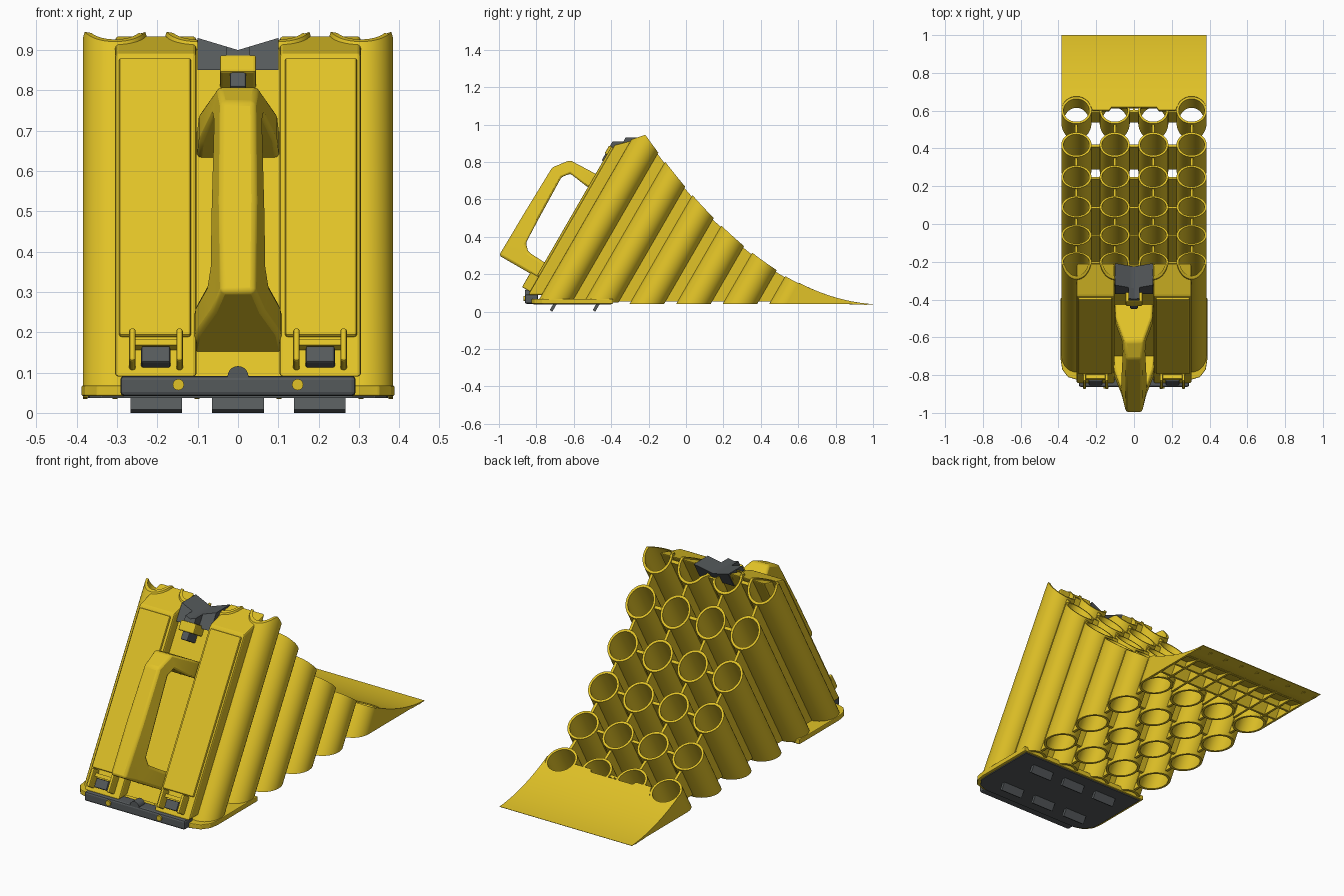
import bpy
import math
from mathutils import Vector

if "Cube" in bpy.data.objects:
    bpy.data.objects.remove(bpy.data.objects["Cube"], do_unlink=True)


def material(name, rgb):
    m = bpy.data.materials.new(name)
    m.use_nodes = True
    m.diffuse_color = (*rgb, 1)
    m.node_tree.nodes["Principled BSDF"].inputs["Base Color"].default_value = (*rgb, 1)
    return m


YELLOW = material("safety yellow", (0.75, 0.54, 0.02))
GREY = material("rubber grey", (0.09, 0.10, 0.105))

# Leaning frame: t runs along the tubes, p runs square to them towards the back
C, S = math.cos(math.radians(30)), math.sin(math.radians(30))
FLOOR = 0.04
TUBE_X = (-0.305, -0.102, 0.102, 0.305)
ROWS = [-0.633 + 0.2156 * i for i in range(6)]
RADIUS = 0.08
TIP = 0.846


def lean(x, p, t):
    return Vector((x, C * p + S * t, C * t - S * p))


def top_height(x, y):
    """Hollow wheel curve, the front slope, and a dip under the rubber cap."""
    d = max(0, 1 - y)
    z = min(FLOOR + 0.067 * d + 0.556 * d * d, 0.885 + 0.33 * (y + 0.4))
    if abs(x) < 0.1 and y < -0.15:
        z = min(z, 0.88 + 0.35 * abs(x))
    return z


def to_top(x, p, drop=0, height=top_height):
    lo, hi = -1.0, 3.0
    for _ in range(36):
        t = (lo + hi) / 2
        q = lean(x, p, t)
        if q.z > height(x, q.y) - drop:
            hi = t
        else:
            lo = t
    return lean(x, p, lo)


def to_floor(x, p, z):
    return lean(x, p, (z + S * p) / C)


def add(name, verts, faces, mat=YELLOW, bevel=0, smooth=False):
    mesh = bpy.data.meshes.new(name)
    mesh.from_pydata([tuple(v) for v in verts], [], faces)
    mesh.materials.append(mat)
    ob = bpy.data.objects.new(name, mesh)
    bpy.context.collection.objects.link(ob)
    bpy.ops.object.select_all(action='DESELECT')
    ob.select_set(True)
    bpy.context.view_layer.objects.active = ob
    bpy.ops.object.mode_set(mode='EDIT')
    bpy.ops.mesh.select_all(action='SELECT')
    bpy.ops.mesh.normals_make_consistent(inside=False)
    bpy.ops.object.mode_set(mode='OBJECT')
    if bevel:
        mod = ob.modifiers.new("soft edges", 'BEVEL')
        mod.width, mod.segments = bevel, 2
    if smooth:
        bpy.ops.object.shade_smooth_by_angle(angle=math.radians(35))
    return ob


def loft(name, rings, closed=False, **kw):
    """Join equal rings of points; cap the ends, or close the loop."""
    n, m = len(rings[0]), len(rings)
    faces = []
    for i in range(m if closed else m - 1):
        a, b = i * n, (i + 1) % m * n
        faces += [(a + k, a + (k + 1) % n, b + (k + 1) % n, b + k) for k in range(n)]
    if not closed:
        faces += [tuple(range(n)), tuple(range((m - 1) * n, m * n))]
    return add(name, [v for r in rings for v in r], faces, **kw)


def block(name, x0, x1, p0, p1, t0, t1, **kw):
    ring = lambda t: [lean(x, p, t) for x, p in ((x0, p0), (x1, p0), (x1, p1), (x0, p1))]
    return loft(name, [ring(t0), ring(t1)], **kw)


def slab(name, x0, x1, p0, p1, low=None, high=None, nx=1, np=1, **kw):
    """Solid over an x-p patch between a lower and an upper surface."""
    low = low or (lambda x, p: to_floor(x, p, FLOOR))
    high = high or to_top
    start = p0 if callable(p0) else lambda x: p0
    rings = []
    for i in range(nx + 1):
        x = x0 + (x1 - x0) * i / nx
        ps = [start(x) + (p1 - start(x)) * j / np for j in range(np + 1)]
        rings.append([high(x, p) for p in ps] + [low(x, p) for p in reversed(ps)])
    n, w = np, 2 * np + 2
    verts = [v for r in rings for v in r]
    faces = [(i * w + k, i * w + (k + 1) % w, (i + 1) * w + (k + 1) % w, (i + 1) * w + k)
             for i in range(nx) for k in range(w)]
    for e in (0, nx * w):
        faces += [(e + j, e + j + 1, e + w - 2 - j, e + w - 1 - j) for j in range(n)]
    return add(name, verts, faces, **kw)


def plate(name, half, z0, z1, mat, bevel=0):
    outline = half + [(-x, y) for x, y in reversed(half)]
    loft(name, [[Vector((x, y, z)) for x, y in outline] for z in (z0, z1)], mat=mat, bevel=bevel)


def rod(name, loc, r, depth, rot, mat):
    bpy.ops.mesh.primitive_cylinder_add(vertices=20, radius=r, depth=depth, location=loc, rotation=rot)
    ob = bpy.context.object
    ob.name = name
    ob.data.materials.append(mat)
    bpy.ops.object.shade_smooth_by_angle(angle=math.radians(35))


# Honeycomb of open leaning tubes
for r, pc in enumerate(ROWS):
    base = 0.05 if r < 2 else FLOOR
    drop = 0.004 if r == 5 else 0
    for xc in TUBE_X:
        rings = []
        for k in range(36):
            a = math.tau * k / 36
            x1, p1 = xc + RADIUS * math.cos(a), pc + RADIUS * math.sin(a)
            x2, p2 = xc + 0.068 * math.cos(a), pc + 0.068 * math.sin(a)
            rings.append([to_floor(x1, p1, base), to_top(x1, p1, drop),
                          to_top(x2, p2, drop), to_floor(x2, p2, base)])
        loft("tube", rings, closed=True, smooth=True)

# Thin webs tying the tubes together
web_low = lambda x, p: to_floor(x, p, 0.055)
web_high = lambda x, p: to_top(x, p, 0.012)
for r, pc in enumerate(ROWS):
    for i, xc in enumerate(TUBE_X):
        if i < 3:
            slab("cross_web", xc + 0.075, TUBE_X[i + 1] - 0.075, pc - 0.007, pc + 0.007, web_low, web_high)
        if r < 5:
            slab("long_web", xc - 0.007, xc + 0.007, pc + 0.075, ROWS[r + 1] - 0.075, web_low, web_high)

# Ramp tongue with bites around the outer tubes
def ramp_start(x):
    d = abs(abs(x) - 0.305)
    if abs(x) < 0.13:
        return 0.462
    return 0.445 + (math.sqrt(RADIUS ** 2 - d * d) if d < RADIUS else 0)


def ramp_under(x, p):
    q = to_top(x, p, 0.016)
    return q if q.z > FLOOR else to_floor(x, p, FLOOR - 0.002)


slab("ramp_skin", -0.385, 0.385, ramp_start, TIP, ramp_under, nx=70, np=14, smooth=True)
rib_high = lambda x, p: to_top(x, p, 0.008)
for x in (-0.379, -0.305, -0.203, -0.102, 0, 0.102, 0.203, 0.305, 0.379):
    start = 0.525 if abs(x) in TUBE_X else 0.445
    slab("ramp_rib", x - 0.006, x + 0.006, start, 0.82, high=rib_high, np=10)
for p in (0.55, 0.64, 0.73):
    slab("ramp_cross_rib", -0.38, 0.38, p - 0.005, p + 0.005, high=rib_high)

# Front housing: two raised sides and a sunken middle
front_low = lambda x, p: to_floor(x, p, 0.09)
slab("housing_middle", -0.11, 0.11, -0.72, -0.65, front_low, lambda x, p: to_top(x, p, 0.01), nx=6)
for s in (-1, 1):
    a, b = sorted((s * 0.103, s * 0.305))
    slab("housing_side", a, b, -0.776, -0.65, front_low, bevel=0.008)
    a, b = sorted((s * 0.117, s * 0.295))
    block("front_panel", a, b, -0.787, -0.77, -0.23, 0.565, bevel=0.006)
    # Hinge ears and rubber catch
    for x in (0.145, 0.262):
        block("hinge_ear", s * x - 0.008, s * x + 0.008, -0.825, -0.77, -0.325, -0.232, bevel=0.006)
    a, b = sorted((s * 0.168, s * 0.24))
    block("hinge_catch", a, b, -0.805, -0.77, -0.318, -0.272, mat=GREY, bevel=0.005)
    a, b = sorted((s * 0.15, s * 0.258))
    block("hinge_bridge", a, b, -0.80, -0.77, -0.268, -0.25)
    rod("base_bolt", (s * 0.148, -0.855, 0.07), 0.014, 0.03, (math.pi / 2, 0, 0), YELLOW)

# Carrying handle: outer point, inner point, outer and inner half width
HANDLE = [((-0.71, -0.24), (-0.71, -0.15), 0.115, 0.115),
          ((-0.80, -0.24), (-0.80, -0.15), 0.105, 0.105),
          ((-0.91, -0.24), (-0.89, -0.145), 0.065, 0.078),
          ((-1.016, -0.24), (-0.925, -0.11), 0.042, 0.07),
          ((-1.012, 0.03), (-0.93, 0.03), 0.045, 0.068),
          ((-1.005, 0.31), (-0.936, 0.29), 0.042, 0.062),
          ((-0.942, 0.391), (-0.905, 0.33), 0.05, 0.066),
          ((-0.80, 0.396), (-0.80, 0.315), 0.097, 0.097),
          ((-0.71, 0.396), (-0.71, 0.315), 0.102, 0.102)]
loft("handle", [[lean(-wo, *o), lean(wo, *o), lean(wi, *i), lean(-wi, *i)]
                for o, i, wo, wi in HANDLE], bevel=0.012, smooth=True)

# Rubber cap on the crest, with its strap and keeper
cap_high = lambda x, p: to_top(x, p, 0, lambda x, y: 0.9 + 0.3 * abs(x))
cap_low = lambda x, p: to_floor(x, p, 0.85)
slab("crest_cap", -0.1, 0.1, -0.745, -0.645, cap_low, cap_high, nx=8, mat=GREY, smooth=True)
slab("cap_strap", -0.03, 0.03, -0.795, -0.74, cap_low, cap_high, nx=2, mat=GREY)
block("strap_keeper", -0.045, 0.045, -0.80, -0.71, 0.515, 0.565, bevel=0.006)
block("strap_end", -0.02, 0.02, -0.795, -0.71, 0.475, 0.52, mat=GREY, bevel=0.005)

# Base tray, rubber pad and front bar
plate("base_tray", [(0.30, -0.825), (0.35, -0.81), (0.38, -0.77), (0.388, -0.72), (0.388, -0.39)],
      0.042, 0.068, YELLOW, 0.004)
plate("base_pad", [(0.29, -0.815), (0.34, -0.795), (0.368, -0.755), (0.372, -0.71), (0.372, -0.40)],
      0.037, 0.05, GREY)
plate("front_bar", [(0.292, -0.862), (0.292, -0.79)], 0.042, 0.092, GREY, 0.01)
rod("bar_boss", (0, -0.835, 0.09), 0.026, 0.05, (math.pi / 2, 0, 0), GREY)

# Ground claws
for p in (-0.627, -0.428):
    for x in (-0.203, 0, 0.203):
        low = S * (p + 0.008) / C
        block("ground_claw", x - 0.064, x + 0.064, p - 0.008, p + 0.008, low, low + 0.05, mat=GREY)
